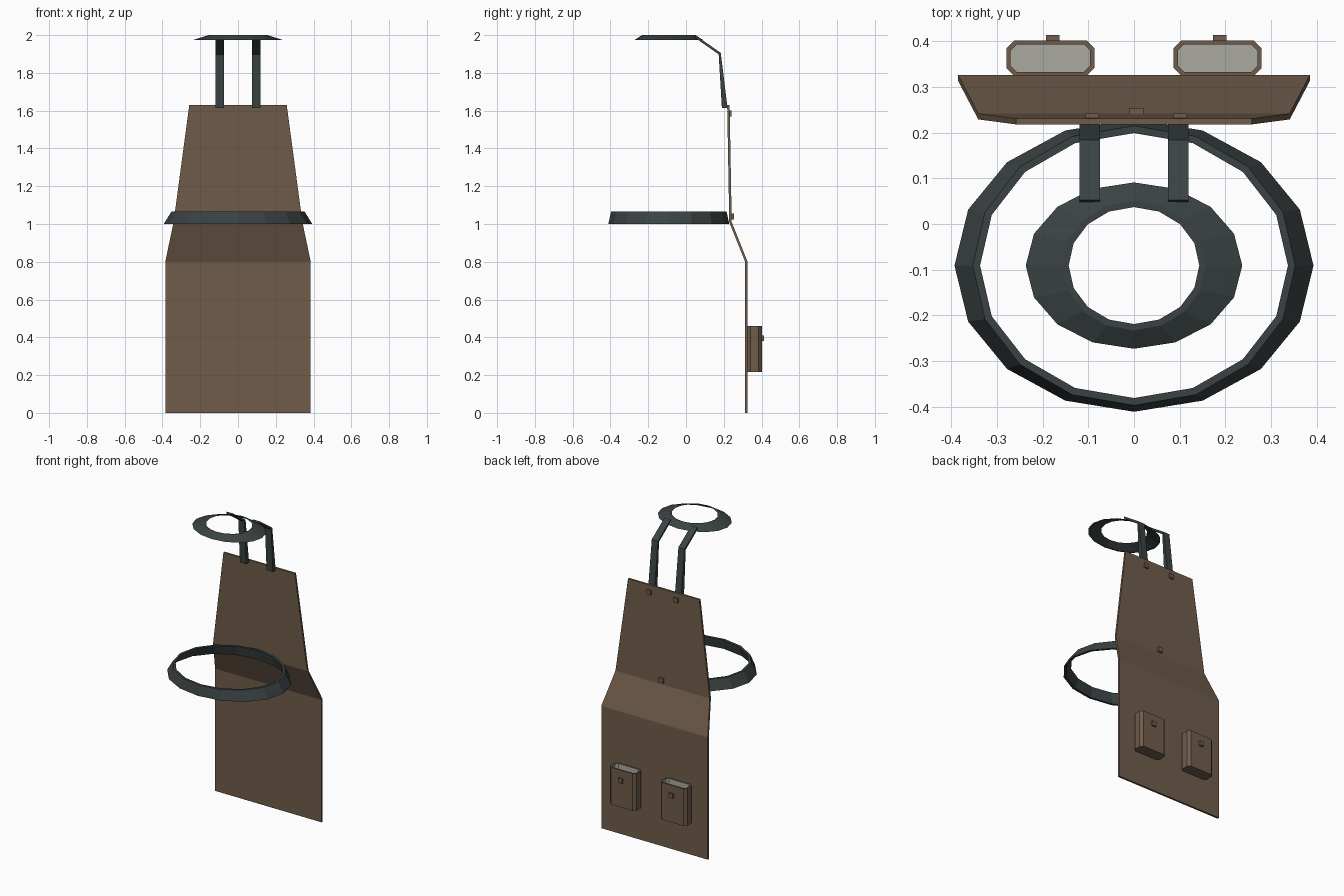
import bpy
import math

if "Cube" in bpy.data.objects:
    bpy.data.objects.remove(bpy.data.objects["Cube"])


def material(name, rgb):
    m = bpy.data.materials.new(name)
    m.diffuse_color = (*rgb, 1)
    m.use_nodes = True
    m.node_tree.nodes["Principled BSDF"].inputs["Base Color"].default_value = m.diffuse_color
    return m


LEATHER = material("brown leather", (0.160, 0.107, 0.070))
STRAP = material("dark strap", (0.043, 0.055, 0.056))
LINING = material("grey lining", (0.40, 0.40, 0.35))


def loft(name, loops, mats, closed=False, rule=None):
    """Skin a list of equal point loops; cap the ends unless closed."""
    n, count = len(loops[0]), len(loops)
    verts = [p for loop in loops for p in loop]
    faces, ids = [], []
    for k in range(count if closed else count - 1):
        a, b = k * n, (k + 1) % count * n
        for i in range(n):
            j = (i + 1) % n
            faces.append((a + i, a + j, b + j, b + i))
            ids.append(rule(k) if rule else 0)
    if not closed:
        faces.append(tuple(reversed(range(n))))
        faces.append(tuple(range((count - 1) * n, count * n)))
        ids += [0, rule(count - 1) if rule else 0]
    mesh = bpy.data.meshes.new(name)
    mesh.from_pydata(verts, [], faces)
    for m in mats:
        mesh.materials.append(m)
    mesh.polygons.foreach_set("material_index", ids)
    obj = bpy.data.objects.new(name, mesh)
    bpy.context.collection.objects.link(obj)
    return obj


def hoop(name, sections, cy=-0.091, sides=16):
    """Elliptical band from (rx, ry, z) section corners."""
    loops = []
    for rx, ry, z in sections:
        loops.append([(rx * math.cos(math.tau * i / sides),
                       cy + ry * math.sin(math.tau * i / sides), z)
                      for i in range(sides)])
    return loft(name, loops, [STRAP], closed=True)


def block(name, x, y0, y1, z, size, mat):
    """Small square stud standing on a surface that faces back."""
    h = size / 2
    loops = [[(x - h, y, z - h), (x + h, y, z - h), (x + h, y, z + h), (x - h, y, z + h)]
             for y in (y1, y0)]
    return loft(name, loops, [mat])


def pocket_outline(cx, inset, z):
    """Chamfered rectangle in plan."""
    w, y0, y1, c = 0.096 - inset, 0.324 + inset, 0.402 - inset, 0.017 - inset * 0.4
    return [(cx - w + c, y0, z), (cx + w - c, y0, z), (cx + w, y0 + c, z), (cx + w, y1 - c, z),
            (cx + w - c, y1, z), (cx - w + c, y1, z), (cx - w, y1 - c, z), (cx - w, y0 + c, z)]


# Folded apron sheet: (half width, front y, height)
T = 0.013
sheet = [(0.385, 0.313, 0.0), (0.385, 0.313, 0.8), (0.341, 0.229, 1.01), (0.258, 0.218, 1.63)]
loft("apron_sheet",
     [[(-w, y, z), (w, y, z), (w, y + T, z), (-w, y + T, z)] for w, y, z in sheet], [LEATHER])

# Waist band and neck collar
hoop("waist_band", [(0.378, 0.304, 1.0), (0.393, 0.320, 1.0),
                    (0.353, 0.306, 1.065), (0.337, 0.290, 1.065)])
hoop("neck_collar", [(0.222, 0.168, 1.974), (0.237, 0.182, 1.974),
                     (0.157, 0.142, 2.0), (0.143, 0.128, 2.0)])

# Shoulder straps: (outer y, outer z, inner y, inner z) down the path
path = [(0.052, 1.998, 0.048, 1.986), (0.184, 1.906, 0.173, 1.898), (0.220, 1.613, 0.190, 1.613)]
for side, label in ((-1, "left"), (1, "right")):
    cx, w = side * 0.0965, 0.0225
    loft(label + "_shoulder_strap",
         [[(cx - w, yo, zo), (cx + w, yo, zo), (cx + w, yi, zi), (cx - w, yi, zi)]
          for yo, zo, yi, zi in path], [STRAP])
    block(label + "_strap_stud", cx + 0.005, 0.226, 0.242, 1.585, 0.03, LEATHER)

    # Open pocket with grey lining inside
    px = side * 0.183
    loft(label + "_pocket",
         [pocket_outline(px, 0, 0.217), pocket_outline(px, 0, 0.46),
          pocket_outline(px, 0.009, 0.46), pocket_outline(px, 0.009, 0.23)],
         [LEATHER, LINING], rule=lambda k: 1 if k >= 2 else 0)
    block(label + "_pocket_stud", px + 0.005, 0.398, 0.414, 0.395, 0.03, LEATHER)

# Stud fixing the waist band
block("waist_stud", 0.005, 0.238, 0.254, 1.04, 0.031, LEATHER)
